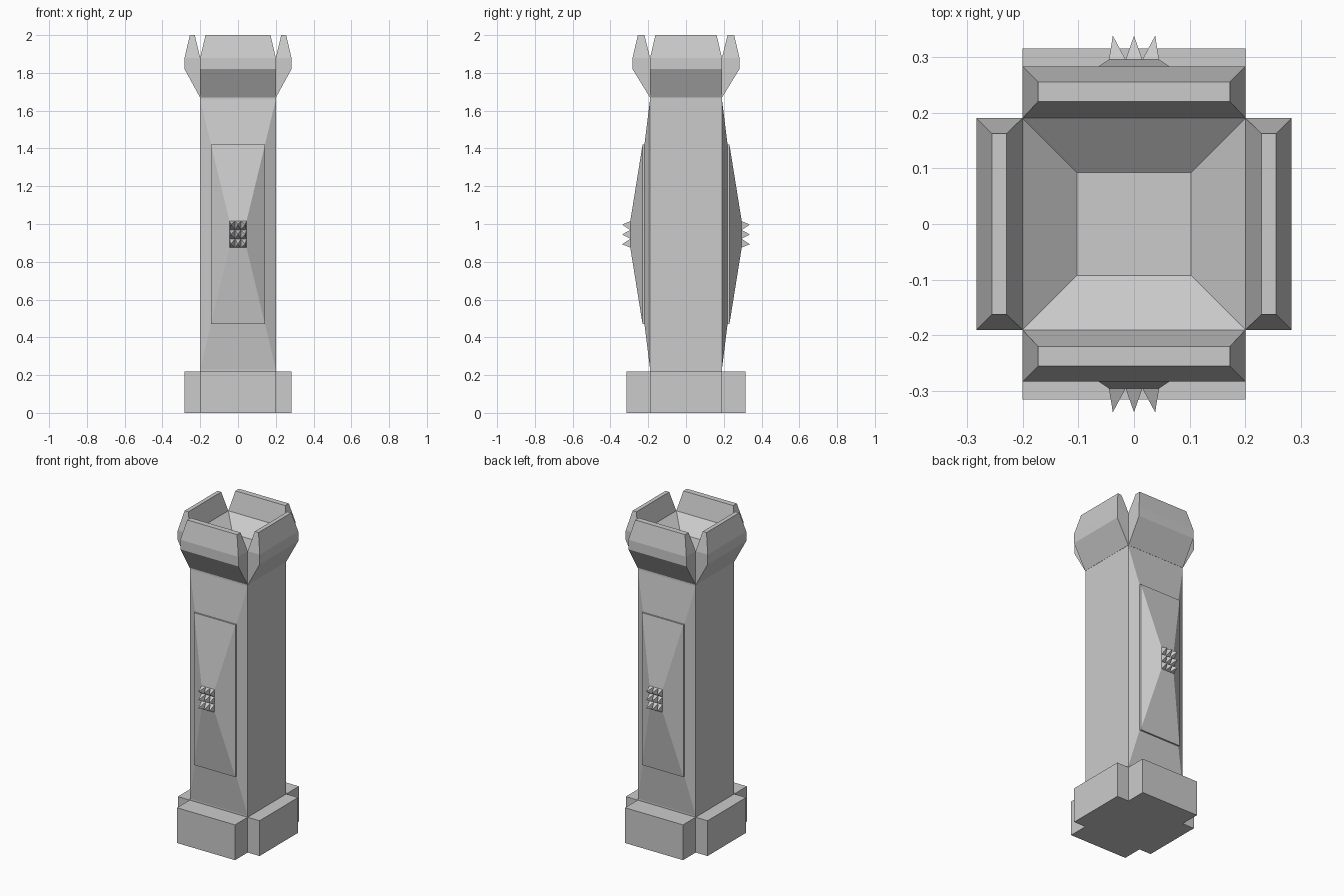
import bpy, bmesh

if "Cube" in bpy.data.objects:
    bpy.data.objects.remove(bpy.data.objects["Cube"])

W, D = 0.20, 0.19        # half width (x) and half depth (y) of the shaft


def build(name, bm):
    bmesh.ops.recalc_face_normals(bm, faces=bm.faces)
    mesh = bpy.data.meshes.new(name)
    bm.to_mesh(mesh)
    bm.free()
    obj = bpy.data.objects.new(name, mesh)
    bpy.context.collection.objects.link(obj)
    return obj


def loft(bm, rings):
    """Skin a stack of four-point rings and cap both ends."""
    loops = [[bm.verts.new(p) for p in ring] for ring in rings]
    for a, b in zip(loops, loops[1:]):
        for i in range(4):
            j = (i + 1) % 4
            bm.faces.new((a[i], a[j], b[j], b[i]))
    bm.faces.new(loops[0])
    bm.faces.new(loops[-1])
    return loops


def flat_ring(x0, x1, y0, y1, z):
    return [(x0, y0, z), (x1, y0, z), (x1, y1, z), (x0, y1, z)]


def wall_ring(hx, hz, y, zc=0.945):
    return [(-hx, y, zc - hz), (hx, y, zc - hz), (hx, y, zc + hz), (-hx, y, zc + hz)]


def on_side(rings, side):
    """Turn a stack modelled facing +y towards another side."""
    turn = {"back": lambda x, y, z: (x, y, z), "front": lambda x, y, z: (x, -y, z),
            "right": lambda x, y, z: (y, x, z), "left": lambda x, y, z: (-y, x, z)}[side]
    return [[turn(*p) for p in ring] for ring in rings]


# Shaft with a sunken basin in its top
bm = bmesh.new()
loft(bm, [flat_ring(-W, W, -D, D, 0), flat_ring(-W, W, -D, D, 1.88),
          flat_ring(-0.102, 0.102, -0.092, 0.092, 1.80)])
build("shaft", bm)

for side in ("front", "back", "left", "right"):
    facing_y = side in ("front", "back")
    half, start = (W, D) if facing_y else (D, W)
    foot = 0.315 if facing_y else 0.282
    out, top_in, top_out = (0.283, 0.22, 0.255) if facing_y else (0.283, 0.229, 0.255)

    # Plinth block
    bm = bmesh.new()
    loft(bm, on_side([flat_ring(-half, half, start, foot, z) for z in (0, 0.22)], side))
    build(side + "_plinth", bm)

    # Flared battlement
    bm = bmesh.new()
    loft(bm, on_side([flat_ring(-half, half, start, start + 0.001, 1.67),
                      flat_ring(-half, half, start, out, 1.82),
                      flat_ring(-half, half, start, out, 1.88),
                      flat_ring(-half + 0.028, half - 0.028, top_in, top_out, 2.0)], side))
    build(side + "_battlement", bm)

    if not facing_y:
        continue

    # Bulging panel with a stepped inner pyramid
    bm = bmesh.new()
    loft(bm, on_side([wall_ring(W, 0.715, D), wall_ring(0.143, 0.475, 0.22),
                      wall_ring(0.143, 0.475, 0.23), wall_ring(0.045, 0.07, 0.295)], side))
    build(side + "_panel", bm)

    # Three by three cluster of spikes
    bm = bmesh.new()
    s = -1 if side == "front" else 1
    for i in (-1, 0, 1):
        for k in (-1, 0, 1):
            base = [bm.verts.new((x + i * 0.03, y * s, z + k * 0.0467))
                    for x, y, z in wall_ring(0.015, 0.0233, 0.295)]
            tip = bm.verts.new((i * 0.038, 0.338 * s, 0.945 + k * 0.052))
            for n in range(4):
                bm.faces.new((base[n], base[(n + 1) % 4], tip))
            bm.faces.new(base)
    build(side + "_spikes", bm)
